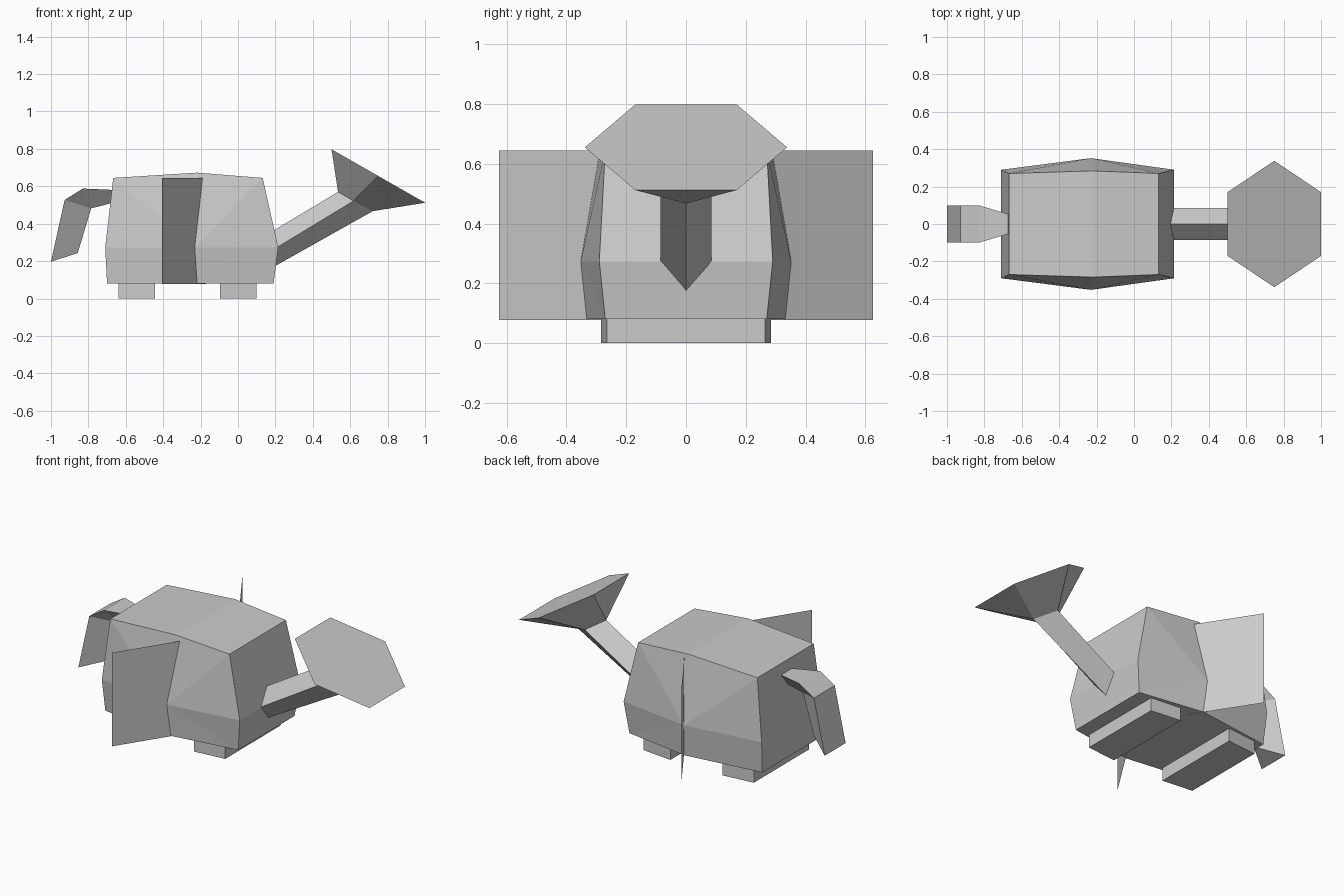
import bpy, bmesh

if "Cube" in bpy.data.objects:
    bpy.data.objects.remove(bpy.data.objects["Cube"])

grey = bpy.data.materials.new("plain_grey")
grey.diffuse_color = (0.6, 0.6, 0.6, 1)
grey.use_nodes = True
grey.node_tree.nodes["Principled BSDF"].inputs["Base Color"].default_value = grey.diffuse_color


def make(name, verts, faces, closed=True):
    """Mesh object from points and faces, flat shaded."""
    me = bpy.data.meshes.new(name)
    me.from_pydata(verts, [], faces)
    me.materials.append(grey)
    if closed:
        bm = bmesh.new()
        bm.from_mesh(me)
        bmesh.ops.recalc_face_normals(bm, faces=bm.faces)
        bm.to_mesh(me)
        bm.free()
    ob = bpy.data.objects.new(name, me)
    bpy.context.scene.collection.objects.link(ob)
    return ob


def loft(name, rings):
    """Skin equal-sized rings and cap both ends."""
    n = len(rings[0])
    verts = [p for r in rings for p in r]
    faces = [(i * n + j, i * n + (j + 1) % n, (i + 1) * n + (j + 1) % n, (i + 1) * n + j)
             for i in range(len(rings) - 1) for j in range(n)]
    faces += [tuple(range(n)), tuple(range(len(verts) - n, len(verts)))]
    return make(name, verts, faces)


# Body: three levels of six points, bulging at the middle of each side
# level: back x, mid x, front x, end z, mid z, end half width, mid half width
levels = [(-0.70, -0.22, 0.19, 0.08, 0.08, 0.27, 0.332),
          (-0.71, -0.23, 0.215, 0.273, 0.273, 0.29, 0.352),
          (-0.667, -0.22, 0.132, 0.645, 0.673, 0.27, 0.284)]
verts = []
for xb, xm, xf, ze, zm, ye, ym in levels:
    verts += [(xb, -ye, ze), (xm, -ym, zm), (xf, -ye, ze),
              (xf, ye, ze), (xm, ym, zm), (xb, ye, ze)]
faces = [(0, 1, 2, 3, 4, 5), (12, 13, 16, 17), (13, 14, 15, 16)]
for a in (0, 6):                                   # end walls
    faces += [(a + 2, a + 3, a + 9, a + 8), (a + 5, a, a + 6, a + 11)]
for c in (1, 4):                                   # sides fan out from the bulge point
    rim = [c - 1, c, c + 1, c + 7, c + 13, c + 12, c + 11, c + 5]
    faces += [(c + 6, rim[i], rim[(i + 1) % 8]) for i in range(8)]
make("body", verts, faces)

# Feet: cross bars, slightly narrower at the outer edge
for name, outer, inner in (("front_foot", 0.10, -0.095), ("back_foot", -0.64, -0.443)):
    loft(name, [[(outer, -0.265, z), (outer, 0.265, z), (inner, 0.285, z), (inner, -0.285, z)]
                for z in (0.0, 0.085)])

# Ears: thin upright sheets swept back from the sides
for name, s in (("right_ear", -1), ("left_ear", 1)):
    make(name, [(-0.172, s * 0.26, 0.078), (-0.407, s * 0.625, 0.078),
                (-0.407, s * 0.625, 0.645), (-0.172, s * 0.26, 0.645)],
         [(0, 1, 2, 3)], closed=False)


# Spout: diamond tube flaring to a tilted hexagonal plate
def diamond(top, side, bottom):
    return [(top[0], 0, top[1]), (side[0], 0.086, side[1]),
            (bottom[0], 0, bottom[1]), (side[0], -0.086, side[1])]


tube = diamond((0.10, 0.31), (0.14, 0.232), (0.16, 0.152)) + \
    diamond((0.535, 0.57), (0.618, 0.522), (0.72, 0.467))
plate = [(0.5, -0.17, 0.798), (0.5, 0.17, 0.798), (0.75, 0.338, 0.655),
         (1.0, 0.17, 0.512), (1.0, -0.17, 0.512), (0.75, -0.338, 0.655)]
faces = [(j, (j + 1) % 4, (j + 1) % 4 + 4, j + 4) for j in range(4)]
faces += [(0, 1, 2, 3), (8, 9, 10, 11, 12, 13), (4, 8, 9), (6, 11, 12),
          (4, 5, 10, 9), (5, 6, 11, 10), (6, 7, 13, 12), (7, 4, 8, 13)]
make("spout", tube + plate, faces)

# Tail: triangular section with two outer points and one inner point
# outer x, z, half width, inner x, z
sections = [(-0.65, 0.58, 0.046, -0.65, 0.517), (-0.83, 0.588, 0.1, -0.785, 0.482),
            (-0.927, 0.527, 0.1, -0.785, 0.482), (-1.0, 0.197, 0.1, -0.857, 0.243)]
tail = loft("tail", [[(xo, -w, zo), (xo, w, zo), (xi, 0, zi)]
                     for xo, zo, w, xi, zi in sections])
bm = bmesh.new()
bm.from_mesh(tail.data)
bmesh.ops.remove_doubles(bm, verts=bm.verts, dist=0.001)   # shared inner point at the bend
bm.to_mesh(tail.data)
bm.free()
